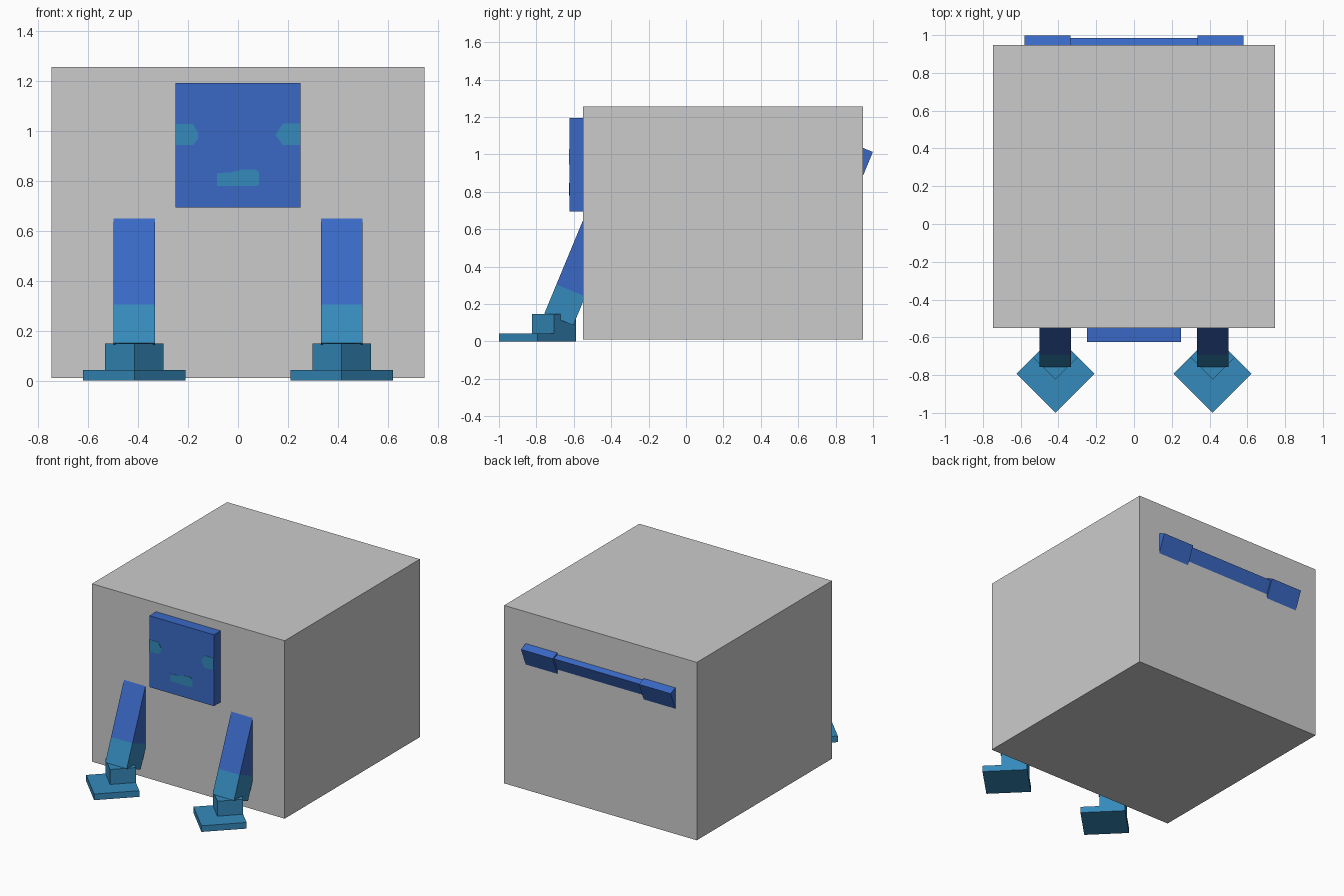
import bpy, bmesh, math
from mathutils import Matrix, Vector

if "Cube" in bpy.data.objects:
    bpy.data.objects.remove(bpy.data.objects["Cube"])


def material(name, rgb):
    m = bpy.data.materials.new(name)
    m.diffuse_color = (*rgb, 1)
    m.use_nodes = True
    m.node_tree.nodes["Principled BSDF"].inputs["Base Color"].default_value = m.diffuse_color
    return m


GREY = material("grey", (0.60, 0.60, 0.60))
BLUE = material("blue", (0.042, 0.141, 0.558))
TEAL = material("teal", (0.036, 0.254, 0.497))
TILT = math.radians(22.5)


def finish(name, bm, *mats):
    bmesh.ops.recalc_face_normals(bm, faces=bm.faces[:])
    me = bpy.data.meshes.new(name)
    bm.to_mesh(me)
    bm.free()
    for m in mats:
        me.materials.append(m)
    ob = bpy.data.objects.new(name, me)
    bpy.context.collection.objects.link(ob)
    return ob


def box_mesh(lo, hi):
    lo, hi = Vector(lo), Vector(hi)
    bm = bmesh.new()
    bmesh.ops.create_cube(bm, size=1)
    bmesh.ops.scale(bm, vec=hi - lo, verts=bm.verts)
    bmesh.ops.translate(bm, vec=(lo + hi) / 2, verts=bm.verts)
    return bm


def box(name, lo, hi, mat):
    return finish(name, box_mesh(lo, hi), mat)


def plate(name, outline, y, mat):
    """Thin painted patch lying on the face panel."""
    bm = bmesh.new()
    face = bm.faces.new([bm.verts.new((x, y, z)) for x, z in outline])
    ext = bmesh.ops.extrude_face_region(bm, geom=[face])
    moved = [g for g in ext["geom"] if isinstance(g, bmesh.types.BMVert)]
    bmesh.ops.translate(bm, vec=(0, -0.003, 0), verts=moved)
    return finish(name, bm, mat)


# Large box body and the raised face panel
box("body", (-0.747, -0.55, 0.01), (0.747, 0.947, 1.257), GREY)
box("face_panel", (-0.25, -0.624, 0.694), (0.25, -0.5, 1.194), BLUE)

# Painted eyes and mouth
plate("left_eye", [(-0.25, 0.945), (-0.18, 0.945), (-0.16, 0.97), (-0.16, 0.995),
                   (-0.18, 1.028), (-0.25, 1.028)], -0.623, TEAL)
plate("right_eye", [(0.25, 0.945), (0.18, 0.945), (0.15, 0.985), (0.18, 1.03),
                    (0.25, 1.03)], -0.623, TEAL)
plate("mouth", [(-0.085, 0.78), (0.075, 0.78), (0.085, 0.79), (0.085, 0.835),
                (0.07, 0.847), (0.02, 0.847), (-0.03, 0.835), (-0.085, 0.832)],
      -0.623, TEAL)

for side, s in (("left", -1), ("right", 1)):
    x = 0.416 * s

    # Leaning leg, teal below the cut and blue above
    cut = 0.167
    bm = box_mesh((-0.083, 0, 0), (0.083, 0.167, 0.6))
    bmesh.ops.bisect_plane(bm, geom=bm.verts[:] + bm.edges[:] + bm.faces[:],
                           plane_co=(0, 0, cut), plane_no=(0, 0, 1))
    for f in bm.faces:
        f.material_index = 1 if f.calc_center_median().z < cut else 0
    leg = finish(side + "_leg", bm, BLUE, TEAL)
    leg.matrix_world = (Matrix.Translation((x, -0.757, 0.15))
                        @ Matrix.Rotation(-TILT, 4, 'X'))

    # Ankle block and foot slab, both turned corner-forward
    for name, half_diag, y, z0, z1 in (("ankle", 0.118, -0.705, 0.02, 0.148),
                                       ("foot", 0.206, -0.793, 0.0, 0.043)):
        h = half_diag / math.sqrt(2)
        ob = box(f"{side}_{name}", (-h, -h, z0), (h, h, z1), TEAL)
        ob.matrix_world = (Matrix.Translation((x, y, 0))
                           @ Matrix.Rotation(math.pi / 4, 4, 'Z'))

# Tilted bar across the back with thicker ends
bar_place = Matrix.Translation((0, 0.999, 1.013)) @ Matrix.Rotation(-TILT, 4, 'X')
d = 0.0115
parts = [box("back_bar", (-0.36, -0.15, -0.16), (0.36, -d, -d), BLUE)]
for side, s in (("left", -1), ("right", 1)):
    a, b = sorted((0.335 * s, 0.58 * s))
    parts.append(box(side + "_bar_end", (a, -0.167, -0.167), (b, 0, 0), BLUE))
for ob in parts:
    ob.matrix_world = bar_place
